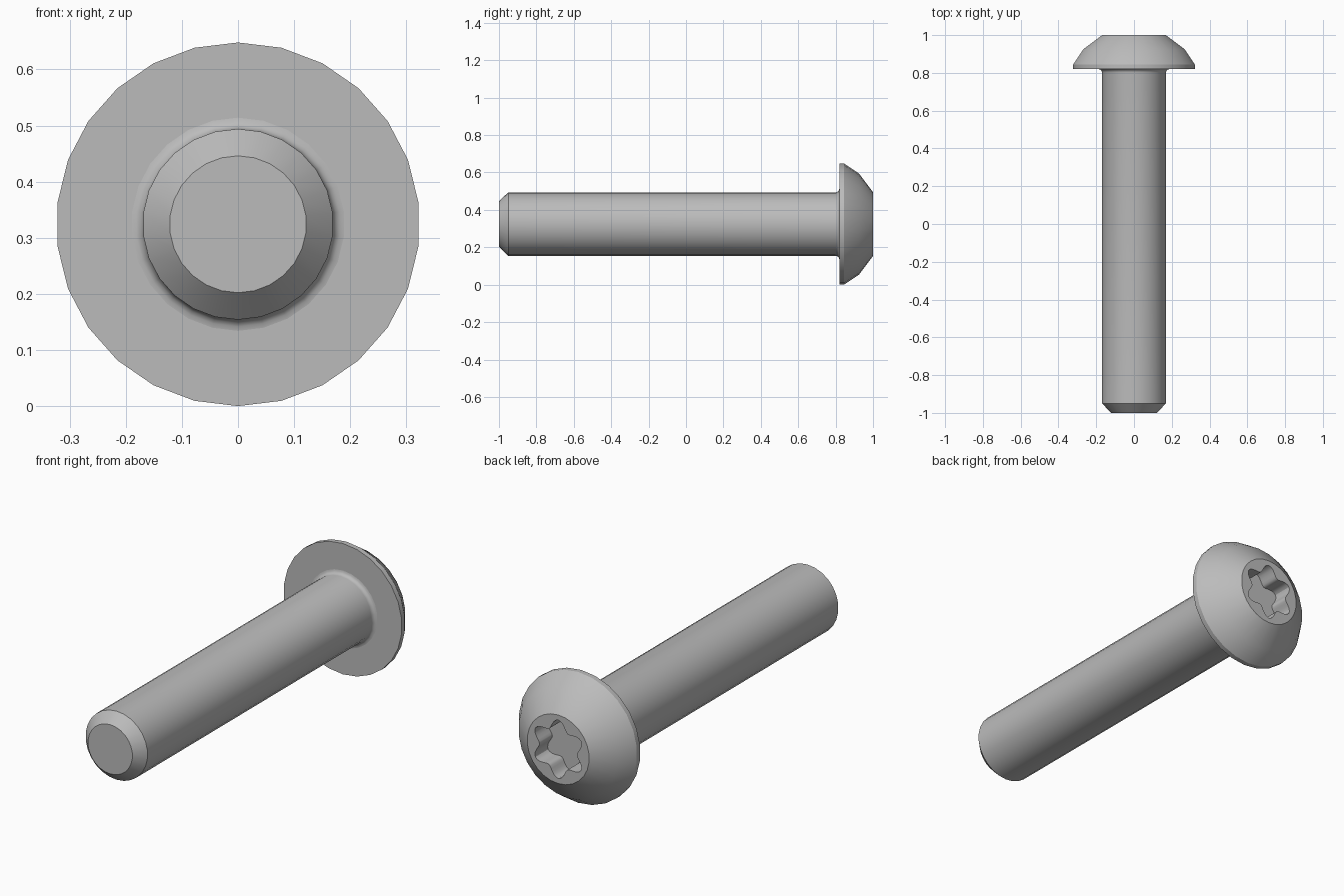
import bpy
import bmesh
from math import sin, cos, pi, radians

default = bpy.data.objects.get("Cube")
if default:
    bpy.data.objects.remove(default)

SIDES = 26
HEAD_R = 0.324
SHANK_R = 0.17
SEAT_Y = 0.82
FILLET = 0.02
SOCKET_DEPTH = 0.1

steel = bpy.data.materials.new("steel grey")
steel.use_nodes = True
GREY = (0.5, 0.5, 0.5, 1)
steel.diffuse_color = GREY
steel.node_tree.nodes["Principled BSDF"].inputs["Base Color"].default_value = GREY


def ring(bm, y, radius, count=SIDES):
    """Closed loop of vertices around the y axis; radius may depend on angle."""
    verts = []
    for i in range(count):
        a = 2 * pi * i / count
        r = radius(a) if callable(radius) else radius
        verts.append(bm.verts.new((r * sin(a), y, r * cos(a))))
    return verts


def bridge(bm, a, b):
    n = len(a)
    for i in range(n):
        j = (i + 1) % n
        bm.faces.new((a[i], a[j], b[j], b[i]))


def lathe(bm, profile):
    rings = [ring(bm, y, r) for r, y in profile]
    for a, b in zip(rings, rings[1:]):
        bridge(bm, a, b)
    return rings


def loop_edges(bm, verts):
    return [bm.edges.get((v, verts[i - 1])) for i, v in enumerate(verts)]


def finish(bm, name, probe):
    """Orient normals using a face of known direction, then make the object."""
    bmesh.ops.recalc_face_normals(bm, faces=bm.faces[:])
    bm.normal_update()
    if probe.normal.y * probe.calc_center_median().y < 0:
        bmesh.ops.reverse_faces(bm, faces=bm.faces[:])
    mesh = bpy.data.meshes.new(name)
    bm.to_mesh(mesh)
    bm.free()
    mesh.materials.append(steel)
    obj = bpy.data.objects.new(name, mesh)
    obj.location.z = HEAD_R
    bpy.context.collection.objects.link(obj)
    bpy.ops.object.select_all(action="DESELECT")
    obj.select_set(True)
    bpy.context.view_layer.objects.active = obj
    bpy.ops.object.shade_smooth_by_angle(angle=radians(30))


# Shank: chamfered tip, plain cylinder, fillet under the head
bm = bmesh.new()
profile = [(0.122, -1), (SHANK_R, -0.95)]
for i in range(5):
    a = pi / 2 * i / 4
    profile.append((SHANK_R + FILLET * (1 - cos(a)), SEAT_Y - FILLET * (1 - sin(a))))
rings = lathe(bm, profile)
tip = bm.faces.new(rings[0])
finish(bm, "shank", tip)

# Head: flat seat, thin rim, domed top with a six-lobed socket
bm = bmesh.new()
rings = lathe(bm, [(SHANK_R + FILLET, SEAT_Y), (HEAD_R, SEAT_Y), (HEAD_R, 0.845),
                   (0.27, 0.925), (SHANK_R, 1)])


def lobes(a):
    return 0.123 + 0.021 * cos(6 * a)


mouth = ring(bm, 1, lobes, 72)
floor = ring(bm, 1 - SOCKET_DEPTH, lobes, 72)
bridge(bm, mouth, floor)
socket_floor = bm.faces.new(floor)
bmesh.ops.triangle_fill(bm, use_beauty=True, normal=(0, 1, 0),
                        edges=loop_edges(bm, rings[-1]) + loop_edges(bm, mouth))
finish(bm, "head", socket_floor)
